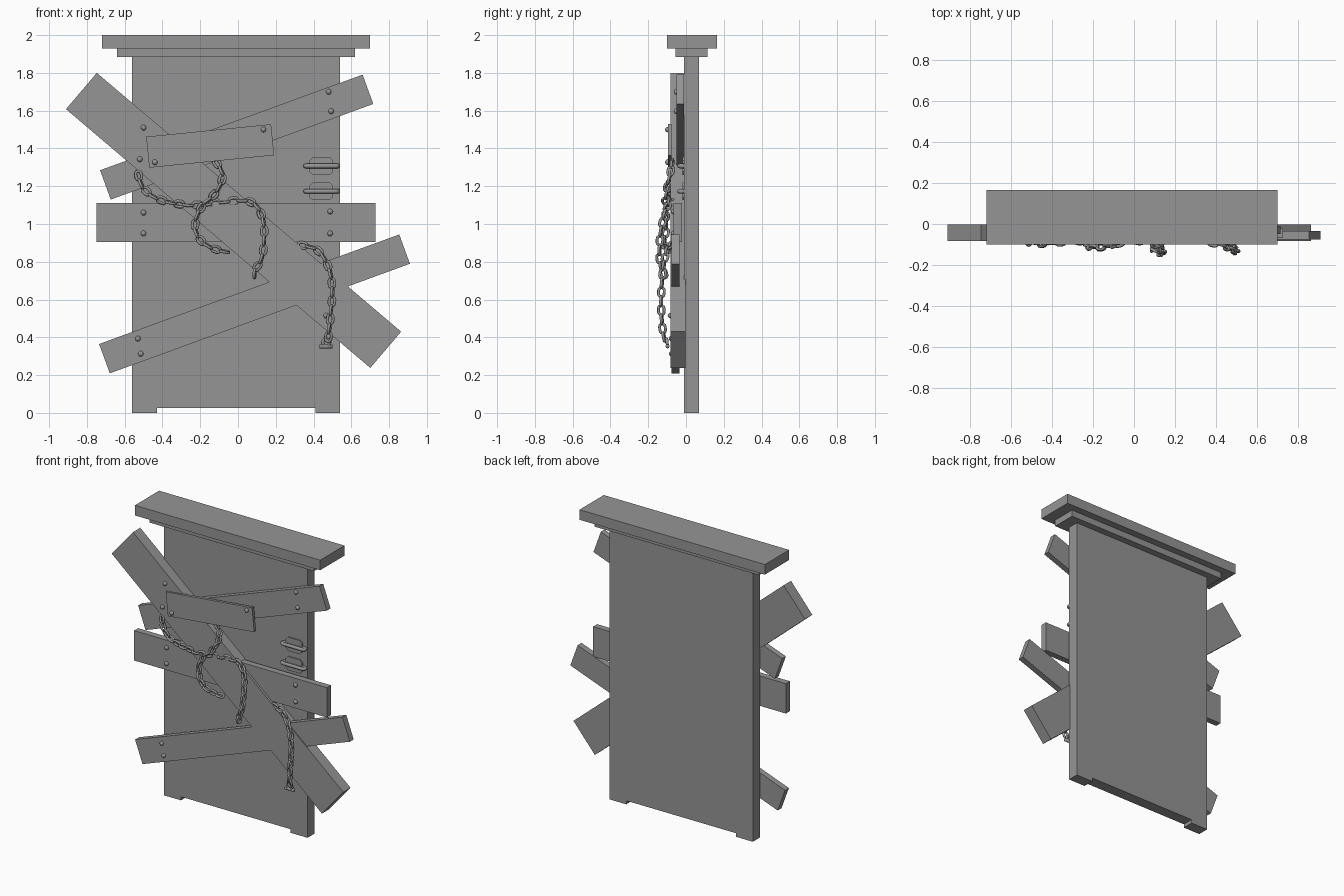
import bpy, bmesh, math
from mathutils import Vector, Matrix

if "Cube" in bpy.data.objects:
    bpy.data.objects.remove(bpy.data.objects["Cube"])

# Dark grey for every part
dark = bpy.data.materials.new("dark_grey")
dark.diffuse_color = (.3, .3, .3, 1)
dark.use_nodes = True
dark.node_tree.nodes["Principled BSDF"].inputs["Base Color"].default_value = dark.diffuse_color


def finish(name, bm, smooth=False):
    bmesh.ops.recalc_face_normals(bm, faces=bm.faces)
    me = bpy.data.meshes.new(name)
    bm.to_mesh(me)
    bm.free()
    me.materials.append(dark)
    for p in me.polygons:
        p.use_smooth = smooth
    ob = bpy.data.objects.new(name, me)
    bpy.context.collection.objects.link(ob)
    return ob


def extrude_y(name, pts, y0, y1):
    """Prism from an x/z outline."""
    bm = bmesh.new()
    f = bm.faces.new([bm.verts.new((x, y0, z)) for x, z in pts])
    r = bmesh.ops.extrude_face_region(bm, geom=[f])
    bmesh.ops.translate(bm, vec=(0, y1 - y0, 0),
                        verts=[v for v in r['geom'] if isinstance(v, bmesh.types.BMVert)])
    return finish(name, bm)


def box(name, x0, x1, y0, y1, z0, z1):
    return extrude_y(name, [(x0, z0), (x1, z0), (x1, z1), (x0, z1)], y0, y1)


def plank(name, a, b, width, y0, y1):
    """Board between the midpoints of its two ends."""
    a, b = Vector(a), Vector(b)
    d = (b - a).normalized()
    n = Vector((-d.y, d.x)) * width / 2
    return extrude_y(name, [a - n, b - n, b + n, a + n], y0, y1)


def add_link(bm, mat, length, width, wire, sides=6, arc=6):
    """Stadium-shaped chain link, long axis on local x."""
    r = width / 2 - wire
    s = length / 2 - wire - r
    path = []
    for sign, start in ((1, -math.pi / 2), (-1, math.pi / 2)):
        for i in range(arc + 1):
            t = start + math.pi * i / arc
            n = Vector((math.cos(t), math.sin(t), 0))
            path.append((Vector((sign * s, 0, 0)) + n * r, n))
    rings = []
    for p, n in path:
        rings.append([bm.verts.new(mat @ (p + wire * (n * math.cos(u) + Vector((0, 0, math.sin(u))))))
                      for u in (2 * math.pi * k / sides for k in range(sides))])
    for i, ring in enumerate(rings):
        nxt = rings[(i + 1) % len(rings)]
        for k in range(sides):
            j = (k + 1) % sides
            bm.faces.new((ring[k], ring[j], nxt[j], nxt[k]))


def frame(p, t, roll):
    """Matrix at p with x along t, rolled about t."""
    t = t.normalized()
    side = t.cross(Vector((0, -1, 0))).normalized()
    up = t.cross(side)
    m = Matrix((t, side, up)).transposed().to_4x4()
    return Matrix.Translation(p) @ m @ Matrix.Rotation(roll, 4, 'X')


def chain(name, pts, pitch=0.046):
    pts = [Vector(p) for p in pts]
    ext = [2 * pts[0] - pts[1]] + pts + [2 * pts[-1] - pts[-2]]
    dense = []
    for a, b, c, d in zip(ext, ext[1:], ext[2:], ext[3:]):
        for i in range(30):
            t = i / 30
            dense.append(0.5 * (2 * b + (c - a) * t + (2 * a - 5 * b + 4 * c - d) * t * t
                                + (3 * b - a - 3 * c + d) * t ** 3))
    dense.append(pts[-1])
    stops, run = [dense[0]], 0
    for a, b in zip(dense, dense[1:]):
        run += (b - a).length
        if run >= pitch:
            stops.append(b)
            run = 0
    bm = bmesh.new()
    for i, (a, b) in enumerate(zip(stops, stops[1:])):
        roll = math.radians(12 + 90 * (i % 2))
        add_link(bm, frame((a + b) / 2, b - a, roll), 0.064, 0.046, 0.0078)
    return finish(name, bm, True)


# Door slab with two small feet
extrude_y("door_slab", [(-.56, 0), (-.43, 0), (-.43, .025), (.41, .025), (.41, 0),
                        (.54, 0), (.54, 1.89), (-.56, 1.89)], -.01, .068)

# Stepped lintel
box("lintel_lower", -.64, .62, -.055, .115, 1.885, 1.93)
box("lintel_upper", -.72, .70, -.10, .165, 1.93, 2.0)

# Boards nailed across the door
plank("upper_board", (-.702, 1.207), (.688, 1.713), .165, -.05, -.01)
plank("middle_board", (-.75, 1.008), (.727, 1.008), .207, -.066, -.022)
plank("lower_board", (-.707, .287), (.882, .867), .165, -.076, -.034)
plank("diagonal_board", (-.829, 1.704), (.782, .334), .252, -.082, -.002)
plank("patch_board", (-.478, 1.38), (.183, 1.446), .165, -.096, -.076)

# Nail heads, grouped by the depth of the board face
nails = {-.05: [(.48, 1.70), (.493, 1.597)],
         -.066: [(-.5, 1.06), (-.5, .95), (.488, 1.066), (.488, .95)],
         -.076: [(-.53, .393), (-.515, .313)],
         -.082: [(-.5, 1.51), (-.52, 1.343), (.467, .515)],
         -.096: [(-.44, 1.327), (.135, 1.50)]}
bm = bmesh.new()
for y, spots in nails.items():
    for x, z in spots:
        bmesh.ops.create_uvsphere(bm, u_segments=10, v_segments=6, radius=.015,
                                  matrix=Matrix.Translation((x, y, z)))
finish("nail_heads", bm, True)

# Two latches: rounded back plate with a flat pull loop
for i, z in enumerate((1.307, 1.173)):
    c = .018
    x0, x1, z0, z1 = .377, .504, z - .047, z + .047
    extrude_y(f"latch_plate_{i + 1}",
              [(x0 + c, z0), (x1 - c, z0), (x1, z0 + c), (x1, z1 - c),
               (x1 - c, z1), (x0 + c, z1), (x0, z1 - c), (x0, z0 + c)], -.018, -.008)
    bm = bmesh.new()
    add_link(bm, Matrix.Translation((.443, -.022, z)), .196, .05, .012, sides=8)
    finish(f"latch_loop_{i + 1}", bm, True)

# Chains draped over the boards
chain("long_chain", [(-.53, -.075, 1.28), (-.51, -.09, 1.20), (-.44, -.095, 1.14), (-.33, -.085, 1.108),
                     (-.20, -.080, 1.10), (-.07, -.078, 1.118), (.06, -.085, 1.122), (.122, -.11, 1.06),
                     (.14, -.135, .95), (.125, -.14, .81), (.085, -.12, .75), (.095, -.105, .685)])
chain("short_chain", [(-.125, -.07, 1.34), (-.078, -.085, 1.26), (-.12, -.105, 1.16), (-.195, -.11, 1.09),
                      (-.23, -.105, .98), (-.185, -.115, .90), (-.10, -.10, .86), (-.01, -.075, .845)])
chain("hanging_chain", [(.32, -.075, .89), (.42, -.10, .865), (.48, -.12, .77), (.50, -.13, .65),
                        (.49, -.13, .52), (.48, -.12, .41), (.475, -.11, .375)])

# Shackle at the end of the hanging chain
bm = bmesh.new()
add_link(bm, frame(Vector((.467, -.10, .372)), Vector((0, .1, -1)), 0), .056, .055, .009)
bmesh.ops.create_cone(bm, cap_ends=True, segments=8, radius1=.011, radius2=.011, depth=.068,
                      matrix=Matrix.Translation((.466, -.098, .352)) @ Matrix.Rotation(math.pi / 2, 4, 'Y'))
finish("chain_shackle", bm, True)
